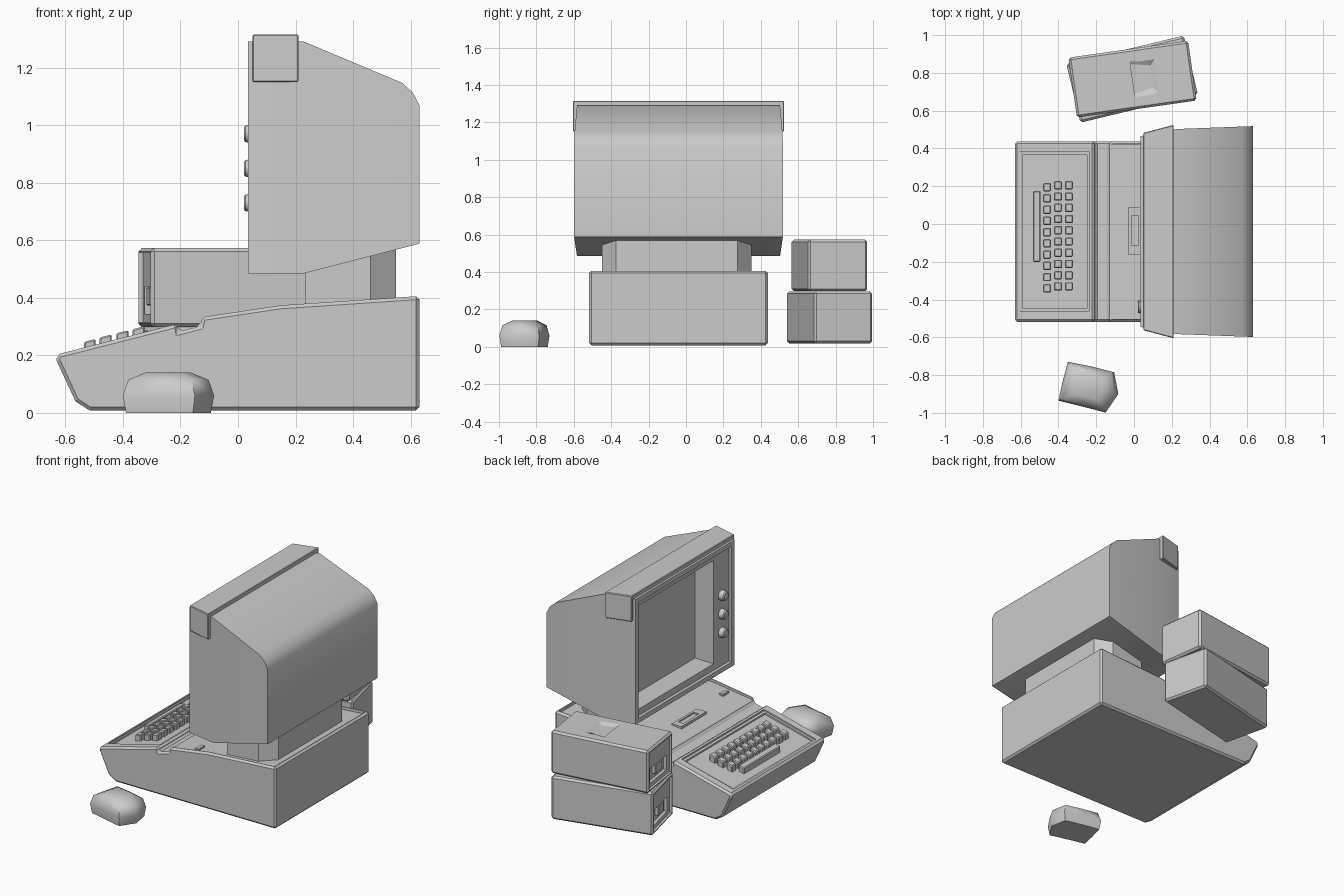
import bpy, bmesh, math
from mathutils import Matrix

if "Cube" in bpy.data.objects:
    bpy.data.objects.remove(bpy.data.objects["Cube"])

CY = -0.04  # centre line of the computer in y


def finish(name, bm, bevel=0.0, smooth=None):
    bmesh.ops.recalc_face_normals(bm, faces=bm.faces)
    me = bpy.data.meshes.new(name)
    bm.to_mesh(me)
    bm.free()
    ob = bpy.data.objects.new(name, me)
    bpy.context.collection.objects.link(ob)
    if bevel:
        m = ob.modifiers.new("bevel", 'BEVEL')
        m.width, m.segments, m.limit_method = bevel, 1, 'ANGLE'
        m.angle_limit = math.radians(40)
        apply(ob, m)
    if smooth:
        bpy.ops.object.select_all(action='DESELECT')
        bpy.context.view_layer.objects.active = ob
        ob.select_set(True)
        bpy.ops.object.shade_smooth_by_angle(angle=math.radians(smooth))
    return ob


def apply(ob, mod):
    bpy.context.view_layer.update()
    bpy.context.view_layer.objects.active = ob
    bpy.ops.object.modifier_apply(modifier=mod.name)


def loft(name, rings, **kw):
    """Closed solid through rings of 3D points."""
    bm = bmesh.new()
    vs = [[bm.verts.new(p) for p in r] for r in rings]
    n = len(vs[0])
    for a, b in zip(vs, vs[1:]):
        for i in range(n):
            j = (i + 1) % n
            bm.faces.new((a[i], a[j], b[j], b[i]))
    bm.faces.new(vs[0])
    bm.faces.new(vs[-1])
    return finish(name, bm, **kw)


def prism(name, pts, y0, y1, **kw):
    return loft(name, [[(x, y, z) for x, z in pts] for y in (y0, y1)], **kw)


def box(name, x0, x1, y0, y1, z0, z1, **kw):
    return prism(name, [(x0, z0), (x1, z0), (x1, z1), (x0, z1)], y0, y1, **kw)


def rect(x, y0, y1, z0, z1):
    return [(x, y0, z0), (x, y1, z0), (x, y1, z1), (x, y0, z1)]


def cut(ob, cutter):
    cutter.hide_render = True
    m = ob.modifiers.new("cut", 'BOOLEAN')
    m.object, m.operation, m.solver = cutter, 'DIFFERENCE', 'EXACT'
    apply(ob, m)
    bpy.data.objects.remove(cutter)


# computer base: sloped keyboard front, groove, rear deck
base = prism("computer_base", [
    (-0.63, 0.203), (-0.63, 0.18), (-0.565, 0.04), (-0.515, 0.008), (0.63, 0.008),
    (0.63, 0.406), (0.15, 0.374), (-0.125, 0.333), (-0.132, 0.302), (-0.205, 0.283), (-0.21, 0.31)],
    CY - 0.478, CY + 0.478, bevel=0.012)
cut(base, prism("deck_cutter", [(-0.15, 0.314), (0.15, 0.356), (0.612, 0.386), (0.612, 0.5), (-0.15, 0.5)],
                CY - 0.462, CY + 0.462))


def slope(x):
    return 0.205 + 0.25 * (x + 0.63)


def sloped_box(name, x0, x1, y0, y1, low, high, **kw):
    return prism(name, [(x0, slope(x0) + low), (x1, slope(x1) + low),
                        (x1, slope(x1) + high), (x0, slope(x0) + high)], y0, y1, **kw)


# keyboard tray with stepped edge
cut(base, sloped_box("tray_cutter", -0.605, -0.235, CY - 0.42, CY + 0.42, -0.01, 0.1))
cut(base, sloped_box("inner_tray_cutter", -0.59, -0.25, CY - 0.405, CY + 0.405, -0.02, 0.1))

# keys
for row, (x, start, count) in enumerate([(-0.345, 0.205, 10), (-0.402, 0.205, 10), (-0.46, 0.19, 10)]):
    for k in range(count):
        y = start - k * 0.0595 + (0.005 if row == 2 else 0)
        sloped_box(f"key_{row}_{k}", x - 0.021, x + 0.021, y - 0.022, y + 0.022, -0.03, 0.02, bevel=0.005)
sloped_box("space_bar", -0.535, -0.495, -0.2, 0.175, -0.03, 0.018, bevel=0.005)

# framed slot and switch on the deck
slot = box("deck_slot", -0.03, 0.04, -0.165, 0.09, 0.31, 0.347)
cut(slot, box("slot_cutter", -0.012, 0.025, -0.115, 0.045, 0.33, 0.4))
box("power_switch", 0.02, 0.05, -0.47, -0.405, 0.32, 0.352, bevel=0.004)

# monitor neck
plan = [(0.235, -0.40), (0.46, -0.40), (0.55, -0.325), (0.55, 0.325), (0.46, 0.40), (0.235, 0.40)]
loft("monitor_neck", [[(x, y - 0.05, z) for x, y in plan] for z in (0.35, 0.60)])

# monitor shell, narrowing toward the screen
prof = [(0.035, 0.485), (0.23, 0.485), (0.63, 0.588), (0.63, 1.07), (0.608, 1.113),
        (0.57, 1.147), (0.23, 1.29), (0.035, 1.29)]
bm = bmesh.new()
sides = []
for s in (-1, 1):
    vs = []
    for x, z in prof:
        half = 0.505 + 0.038 * (x - 0.035) / 0.195 if x < 0.231 else 0.543 + 0.015 * (x - 0.23) / 0.4
        vs.append(bm.verts.new((x, CY + s * half, z)))
    bm.faces.new((vs[0], vs[1], vs[6], vs[7]))
    bm.faces.new(vs[1:7])
    sides.append(vs)
for i in range(8):
    j = (i + 1) % 8
    bm.faces.new((sides[0][i], sides[0][j], sides[1][j], sides[1][i]))
shell = finish("monitor_shell", bm, smooth=32)

# screen recess
cut(shell, box("lip_cutter", 0, 0.055, CY - 0.475, CY + 0.475, 0.515, 1.26))
cut(shell, loft("screen_cutter", [rect(0.02, -0.36, 0.41, 0.555, 1.225),
                                  rect(0.18, -0.35, 0.40, 0.565, 1.215)]))

# control knobs
for i, z in enumerate((0.73, 0.85, 0.97)):
    bm = bmesh.new()
    bmesh.ops.create_cone(bm, cap_ends=True, segments=16, radius1=0.034, radius2=0.028, depth=0.045,
                          matrix=Matrix.Translation((0.0425, -0.44, z)) @ Matrix.Rotation(-math.pi / 2, 4, 'Y'))
    finish(f"knob_{i}", bm, bevel=0.006, smooth=30)

# hood saddling the top of the monitor
u = [(-0.565, 1.15), (-0.565, 1.315), (0.565, 1.315), (0.565, 1.15),
     (0.53, 1.15), (0.53, 1.28), (-0.53, 1.28), (-0.53, 1.15)]
loft("monitor_hood", [[(x, CY + y * k, z) for y, z in u] for x, k in ((0.05, 0.925), (0.21, 1.0))], bevel=0.004)


# stacked disk drives
def drive(name, loc, angle, height):
    body = box(name, -0.32, 0.32, -0.16, 0.16, 0, height, bevel=0.012)
    cut(body, box("bezel_cutter", -0.4, -0.305, -0.143, 0.143, 0.018, height - 0.018))
    cut(body, box("door_cutter", -0.4, -0.285, -0.105, 0.105, 0.045, 0.14))
    latch = box(name + "_latch", -0.308, -0.27, -0.04, 0.04, 0.075, 0.14, bevel=0.004)
    if name.startswith("upper"):
        cut(body, loft("grip_cutter", [
            [(0.0, -0.08, height - 0.012), (0.10, -0.06, height - 0.012), (0.10, 0.06, height - 0.012), (0.0, 0.08, height - 0.012)],
            [(0.0, -0.11, height + 0.01), (0.15, -0.11, height + 0.01), (0.15, 0.11, height + 0.01), (0.0, 0.11, height + 0.01)]]))
    for ob in (body, latch):
        ob.location = loc
        ob.rotation_euler.z = math.radians(angle)


drive("lower_drive", (-0.01, 0.767, 0.018), 13.5, 0.278)
drive("upper_drive", (-0.008, 0.767, 0.298), 8.1, 0.275)

# small rounded hand controller
outline = [(-0.35, -0.73), (-0.235, -0.752), (-0.105, -0.785), (-0.083, -0.90), (-0.15, -0.998),
           (-0.28, -0.965), (-0.40, -0.935), (-0.377, -0.83)]
mx, my = -0.245, -0.86
loft("hand_controller", [[(mx + (x - mx) * k, my + (y - my) * k, z) for x, y in outline]
                         for z, k in ((0, 0.93), (0.06, 1.0), (0.115, 0.88), (0.14, 0.5))], smooth=50)
